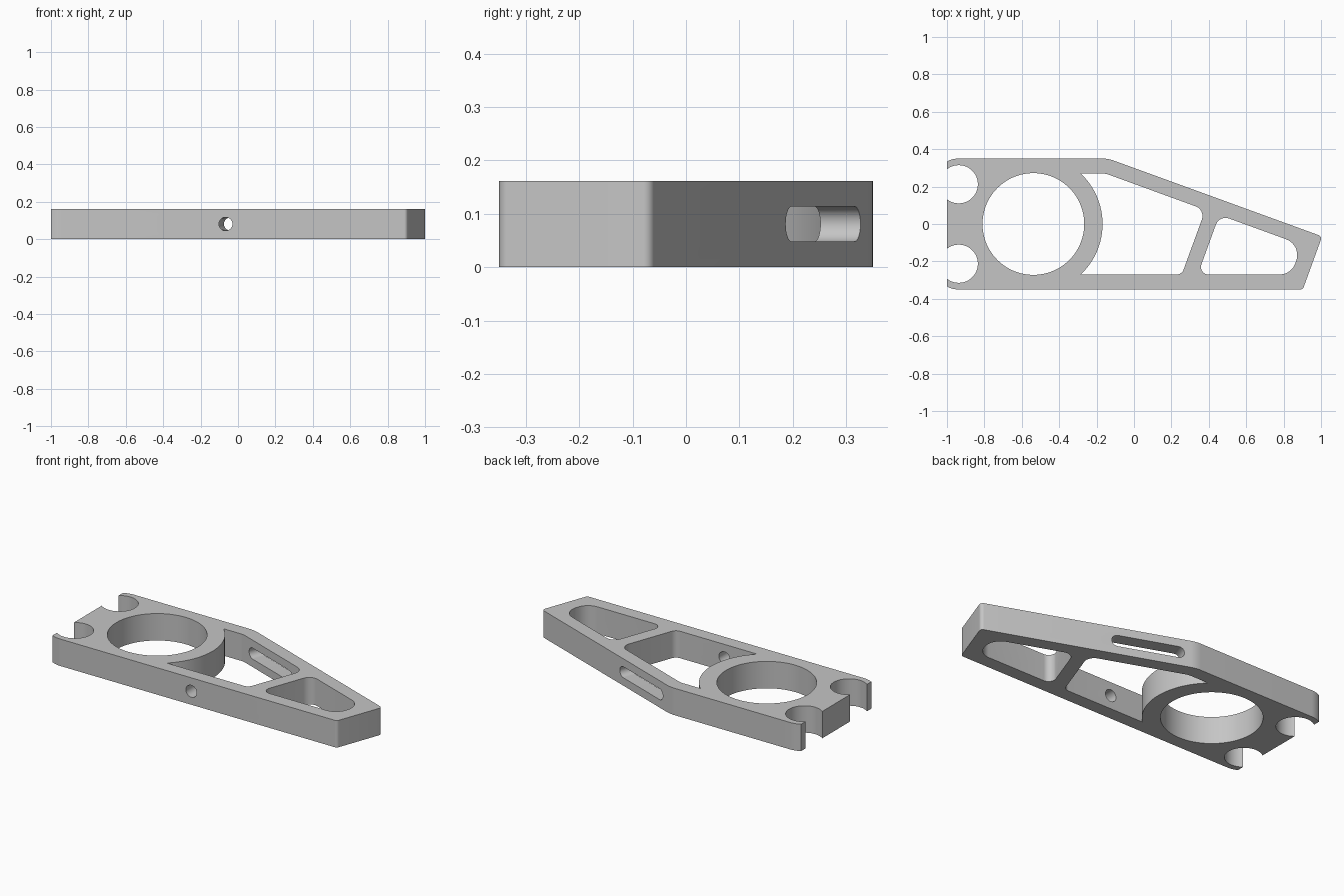
import bpy, bmesh
from math import sin, cos, tan, radians, degrees, asin, acos
from mathutils import Matrix, Vector

if "Cube" in bpy.data.objects:
    bpy.data.objects.remove(bpy.data.objects["Cube"])

H = 0.162                     # plate thickness
SLOPE = tan(radians(20))      # taper of the arm
RING_X, RING_R, RIM_R = -0.538, 0.272, 0.37
NOTCH_X, NOTCH_Y, NOTCH_R = -0.937, 0.2125, 0.102

grey = bpy.data.materials.new("plain_grey")
grey.use_nodes = True
grey.diffuse_color = (0.56, 0.56, 0.56, 1)
grey.node_tree.nodes["Principled BSDF"].inputs["Base Color"].default_value = (0.56, 0.56, 0.56, 1)


def arc(cx, cy, r, start, end, n):
    """Points along an arc, angles in degrees."""
    steps = [radians(start + (end - start) * i / n) for i in range(n + 1)]
    return [(cx + r * cos(a), cy + r * sin(a)) for a in steps]


def circle(cx, cy, r, n=64):
    return arc(cx, cy, r, 0, 360, n)[:-1]


def fillet(corners, n=10):
    """Round each (x, y, radius) corner; corners without a radius stay sharp."""
    out = []
    for i, c in enumerate(corners):
        p = Vector(c[:2])
        if len(c) < 3:
            out.append(tuple(p))
            continue
        a = (Vector(corners[i - 1][:2]) - p).normalized()
        b = (Vector(corners[(i + 1) % len(corners)][:2]) - p).normalized()
        half = a.angle(b) / 2
        centre = p + (a + b).normalized() * c[2] / sin(half)
        va = p + a * c[2] / tan(half) - centre
        vb = p + b * c[2] / tan(half) - centre
        turn = va.angle_signed(vb)
        for k in range(n + 1):
            t = -turn * k / n
            out.append((centre.x + va.x * cos(t) - va.y * sin(t),
                        centre.y + va.x * sin(t) + va.y * cos(t)))
    return out


def prism(name, points, depth, matrix):
    """Extrude a closed profile, centred on its own plane, and place it."""
    bm = bmesh.new()
    face = bm.faces.new([bm.verts.new((x, y, -depth / 2)) for x, y in points])
    side = bmesh.ops.extrude_face_region(bm, geom=[face])
    verts = [v for v in side["geom"] if isinstance(v, bmesh.types.BMVert)]
    bmesh.ops.translate(bm, verts=verts, vec=(0, 0, depth))
    bmesh.ops.recalc_face_normals(bm, faces=bm.faces)
    bm.transform(matrix)
    mesh = bpy.data.meshes.new(name)
    bm.to_mesh(mesh)
    bm.free()
    mesh.materials.append(grey)
    obj = bpy.data.objects.new(name, mesh)
    bpy.context.collection.objects.link(obj)
    return obj


def slant(y, x0):
    """x on a cross line square to the tapered edge."""
    return x0 + SLOPE * y


def meet(x0, y0):
    """Where a cross line meets a tapered edge y = y0 - SLOPE * x."""
    y = (y0 - SLOPE * x0) / (1 + SLOPE ** 2)
    return slant(y, x0), y


MID = Matrix.Translation((0, 0, H / 2))
EDGE, INNER = 0.35, 0.27      # half widths of the plate and the pockets
TAPER, TAPER_IN = 0.2997, 0.2145

# Plate outline, with ends rounded about the notches
rim = EDGE - NOTCH_Y
tip = degrees(acos((-1 - NOTCH_X) / rim))
left_top = arc(NOTCH_X, NOTCH_Y, rim, 90, tip, 8)
left_bottom = [(x, -y) for x, y in reversed(left_top)]
outline = fillet(left_top + left_bottom + [
    (slant(-EDGE, 1.03), -EDGE, 0.02),
    (*meet(1.03, TAPER), 0.02),
    ((TAPER - EDGE) / SLOPE, EDGE, 0.18)])
plate = prism("arm_plate", outline, H, MID)

# Large pocket beside the ring, and tapered pocket at the tip
a = degrees(asin(INNER / RIM_R))
large = fillet([(slant(-INNER, 0.354), -INNER, 0.04),
                (*meet(0.354, TAPER_IN), 0.055),
                ((TAPER_IN - INNER) / SLOPE, INNER, 0.1)]
               + arc(RING_X, 0, RIM_R, a, -a, 32))
small = fillet([(slant(-INNER, 0.439), -INNER, 0.04),
                (slant(-INNER, 0.939), -INNER, 0.09),
                (*meet(0.939, TAPER_IN), 0.09),
                (*meet(0.439, TAPER_IN), 0.055)])

# Side slot profile: two half circles joined
slot = arc(0.172, 0, 0.033, -90, 90, 16) + arc(-0.172, 0, 0.033, 90, 270, 16)
upright = Matrix.Rotation(radians(90), 4, "X")

cutters = [
    prism("large_pocket_cutter", large, 1, MID),
    prism("tip_pocket_cutter", small, 1, MID),
    prism("ring_bore_cutter", circle(RING_X, 0, RING_R, 96), 1, MID),
    prism("side_slot_cutter", slot, 0.25, Matrix.Translation((0.1175, 0.257, H / 2))
          @ Matrix.Rotation(radians(-20), 4, "Z") @ upright),
    prism("side_hole_cutter", circle(0, 0, 0.036, 32), 0.25,
          Matrix.Translation((-0.066, -0.31, H / 2)) @ upright),
]
for s in (-1, 1):
    cutters.append(prism("notch_cutter", circle(NOTCH_X, s * NOTCH_Y, NOTCH_R), 1, MID))

# Cut the plate, then drop the cutters
bpy.ops.object.select_all(action="DESELECT")
bpy.context.view_layer.objects.active = plate
plate.select_set(True)
for cutter in cutters:
    cutter.hide_render = True
    mod = plate.modifiers.new(cutter.name, "BOOLEAN")
    mod.operation, mod.solver, mod.object = "DIFFERENCE", "EXACT", cutter
    bpy.ops.object.modifier_apply(modifier=mod.name)
    bpy.data.objects.remove(cutter)

bpy.ops.object.shade_smooth_by_angle(angle=radians(30))
